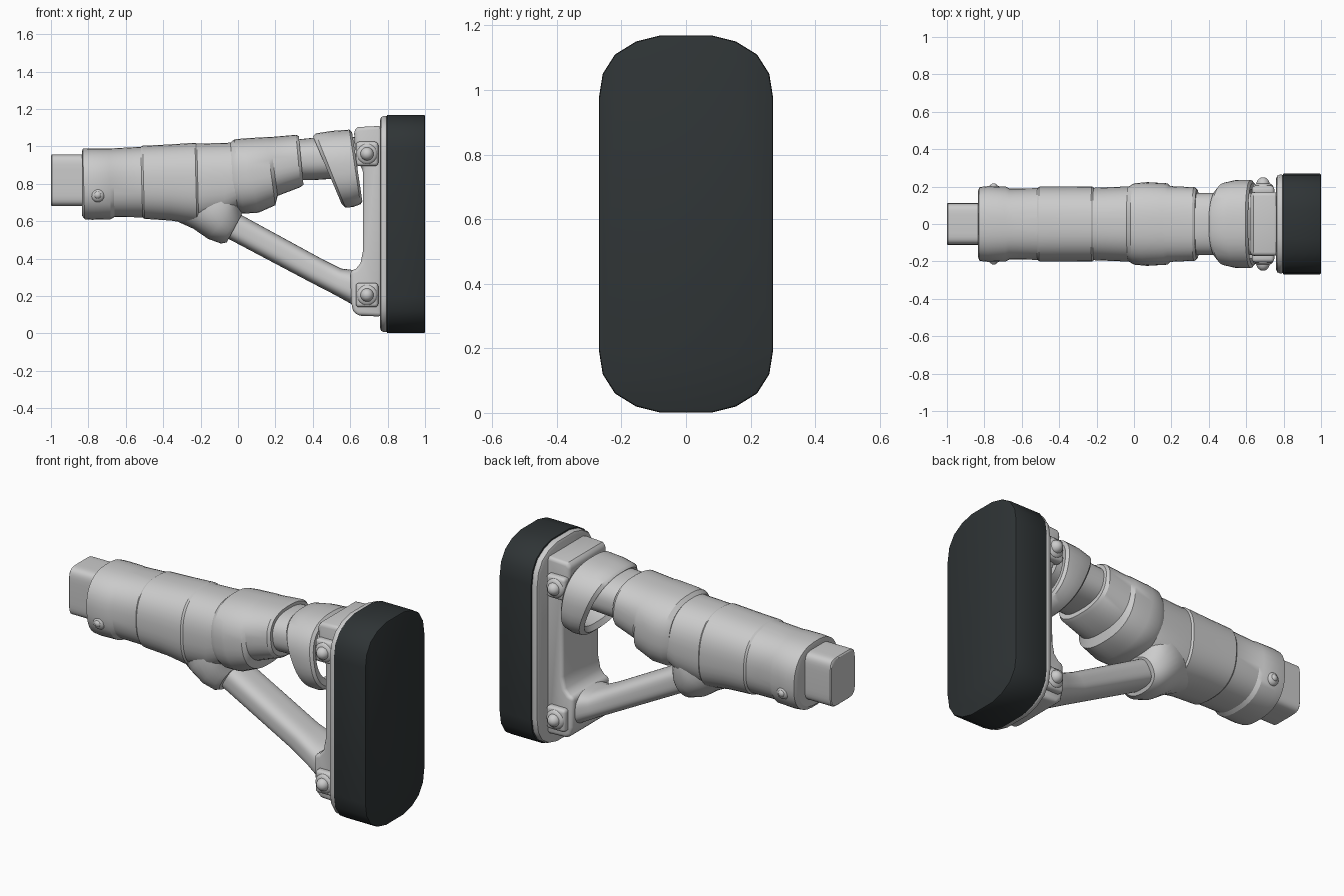
import bpy, bmesh, math
from mathutils import Vector

if "Cube" in bpy.data.objects:
    bpy.data.objects.remove(bpy.data.objects["Cube"])


def finish(name, bm, bevel=0.0, angle=35, segments=3):
    bmesh.ops.recalc_face_normals(bm, faces=bm.faces)
    me = bpy.data.meshes.new(name)
    bm.to_mesh(me)
    bm.free()
    ob = bpy.data.objects.new(name, me)
    bpy.context.collection.objects.link(ob)
    bpy.ops.object.select_all(action='DESELECT')
    bpy.context.view_layer.objects.active = ob
    ob.select_set(True)
    if bevel:
        m = ob.modifiers.new("Bevel", 'BEVEL')
        m.width, m.segments, m.limit_method = bevel, segments, 'ANGLE'
        m.angle_limit = math.radians(40)
        bpy.ops.object.modifier_apply(modifier=m.name)
    bpy.ops.object.shade_smooth_by_angle(angle=math.radians(angle))
    return ob


def ring(bm, row, power, n):
    """Superellipse section given by its top (x, z), bottom (x, z) and half width."""
    tx, tz, bx, bz, w = row
    top, bot = Vector((tx, 0, tz)), Vector((bx, 0, bz))
    mid, up = (top + bot) / 2, (top - bot) / 2
    vs = []
    for i in range(n):
        a = 2 * math.pi * (i + 0.5) / n
        c, s = math.cos(a), math.sin(a)
        y = math.copysign(abs(c) ** (2 / power), c) * w
        vs.append(bm.verts.new(mid + up * math.copysign(abs(s) ** (2 / power), s) + Vector((0, y, 0))))
    return vs


def loft(name, rows, power=2.5, n=40, closed=False, angle=35):
    bm = bmesh.new()
    rings = [ring(bm, r, power, n) for r in rows]
    pairs = list(zip(rings, rings[1:]))
    if closed:
        pairs.append((rings[-1], rings[0]))
    for a, b in pairs:
        for i in range(n):
            j = (i + 1) % n
            bm.faces.new((a[i], a[j], b[j], b[i]))
    if not closed:
        bm.faces.new(rings[0])
        bm.faces.new(rings[-1])
    return finish(name, bm, angle=angle)


def extrude(name, pts, vec, bevel, angle=35, segments=3):
    bm = bmesh.new()
    f = bm.faces.new([bm.verts.new(p) for p in pts])
    r = bmesh.ops.extrude_face_region(bm, geom=[f])
    vs = [g for g in r['geom'] if isinstance(g, bmesh.types.BMVert)]
    bmesh.ops.translate(bm, verts=vs, vec=vec)
    return finish(name, bm, bevel, angle, segments)


def slab(name, x0, x1, inset, bevel, segments):
    """Tall rounded pad outline extruded along x."""
    quarter = [(0.27, 0.39), (0.258, 0.465), (0.22, 0.525), (0.155, 0.565), (0.08, 0.584)]
    right = quarter[::-1] + [(y, -z) for y, z in quarter]
    outline = right + [(-y, z) for y, z in right[::-1]]
    k, h = 1 - inset / 0.27, 1 - inset / 0.585
    return extrude(name, [(x0, y * k, 0.585 + z * h) for y, z in outline],
                   (x1 - x0, 0, 0), bevel, segments=segments)


# Square stub at the far end
loft("end_stub", [(-1.0, 0.95, -1.0, 0.685, 0.107), (-0.995, 0.957, -0.995, 0.68, 0.112),
                  (-0.78, 0.957, -0.78, 0.68, 0.112)], power=6)

# Main sleeve with shallow overlapping seams
loft("main_sleeve", [
    (-0.835, 0.97, -0.835, 0.63, 0.175), (-0.83, 0.988, -0.82, 0.61, 0.198),
    (-0.78, 0.99, -0.78, 0.607, 0.203), (-0.69, 0.99, -0.68, 0.61, 0.20),
    (-0.67, 0.99, -0.66, 0.622, 0.19), (-0.52, 0.998, -0.51, 0.62, 0.192),
    (-0.51, 1.004, -0.50, 0.612, 0.20), (-0.38, 1.01, -0.36, 0.603, 0.20),
    (-0.23, 1.02, -0.22, 0.58, 0.202), (-0.22, 1.015, -0.21, 0.586, 0.194),
    (-0.05, 1.02, -0.08, 0.60, 0.20), (0.1, 1.03, 0.0, 0.66, 0.20)], angle=28)

# Front sleeve with slanted edges
loft("front_sleeve", [
    (-0.04, 1.02, -0.02, 0.66, 0.20), (-0.02, 1.038, 0.03, 0.64, 0.218),
    (0.03, 1.043, 0.11, 0.645, 0.224), (0.15, 1.05, 0.20, 0.685, 0.218),
    (0.17, 1.05, 0.212, 0.735, 0.203), (0.31, 1.062, 0.335, 0.782, 0.197),
    (0.325, 1.055, 0.35, 0.795, 0.185)], angle=28)

# Inner tube passing into the hollow collar
loft("inner_tube", [(0.25, 1.03, 0.25, 0.82, 0.165), (0.39, 1.045, 0.41, 0.82, 0.165),
                    (0.64, 1.05, 0.64, 0.835, 0.165)])
loft("tilted_collar", [
    (0.40, 1.055, 0.555, 0.69, 0.20), (0.415, 1.07, 0.575, 0.672, 0.222),
    (0.50, 1.083, 0.615, 0.675, 0.237), (0.595, 1.09, 0.655, 0.69, 0.235),
    (0.61, 1.075, 0.665, 0.705, 0.22), (0.60, 1.04, 0.655, 0.74, 0.185),
    (0.44, 1.02, 0.57, 0.72, 0.18)], closed=True, angle=40)

# Socket under the sleeve and the diagonal strut
loft("strut_socket", [
    (0.06, 0.92, -0.33, 0.60, 0.16), (0.03, 0.82, -0.24, 0.56, 0.185),
    (0.02, 0.72, -0.16, 0.505, 0.17), (0.02, 0.665, -0.09, 0.48, 0.145),
    (0.025, 0.645, -0.06, 0.487, 0.125)], power=2.3)
loft("diagonal_strut", [
    (-0.04, 0.66, -0.11, 0.53, 0.10), (0.02, 0.632, -0.05, 0.505, 0.10),
    (0.46, 0.392, 0.39, 0.272, 0.105), (0.55, 0.347, 0.52, 0.205, 0.125),
    (0.61, 0.34, 0.61, 0.155, 0.15), (0.68, 0.34, 0.68, 0.14, 0.155)], power=3)

# Upright bracket joining both arms to the plate
profile = [(0.62, 1.085), (0.64, 1.103), (0.77, 1.11), (0.77, 0.09), (0.64, 0.095),
           (0.615, 0.12), (0.605, 0.165), (0.60, 0.335), (0.63, 0.345), (0.655, 0.375),
           (0.668, 0.44), (0.668, 0.88), (0.63, 0.92)]
extrude("upright_bracket", [(x, -0.17, z) for x, z in profile], (0, 0.34, 0), 0.02)

# Backing plate and dark rubber pad
slab("backing_plate", 0.76, 0.81, 0.006, 0.02, 2)
pad = slab("rubber_pad", 0.795, 1.0, 0.0, 0.008, 2)
mat = bpy.data.materials.new("dark_rubber")
mat.diffuse_color = (0.028, 0.034, 0.036, 1)
mat.use_nodes = True
mat.node_tree.nodes["Principled BSDF"].inputs["Base Color"].default_value = mat.diffuse_color
pad.data.materials.append(mat)


# Domed bolts on both sides, the bracket ones on square bosses
def dome(name, x, y, z, r, depth):
    bm = bmesh.new()
    bmesh.ops.create_uvsphere(bm, u_segments=20, v_segments=12, radius=1)
    for v in bm.verts:
        v.co = (x + v.co.x * r, y + v.co.y * depth, z + v.co.z * r)
    finish(name, bm)


for side, label in ((-1, "front"), (1, "back")):
    for z, place in ((0.96, "upper"), (0.205, "lower")):
        pts = [(0.69 + a * 0.06, side * 0.15, z + b * 0.065)
               for a, b in ((-1, -1), (1, -1), (1, 1), (-1, 1))]
        extrude(f"{place}_boss_{label}", pts, (0, side * 0.055, 0), 0.018)
        dome(f"{place}_bolt_washer_{label}", 0.69, side * 0.20, z, 0.055, 0.022)
        dome(f"{place}_bolt_{label}", 0.69, side * 0.21, z, 0.036, 0.04)
    dome(f"sleeve_bolt_{label}", -0.75, side * 0.185, 0.74, 0.038, 0.025)
    dome(f"sleeve_bolt_head_{label}", -0.75, side * 0.20, 0.74, 0.02, 0.017)
